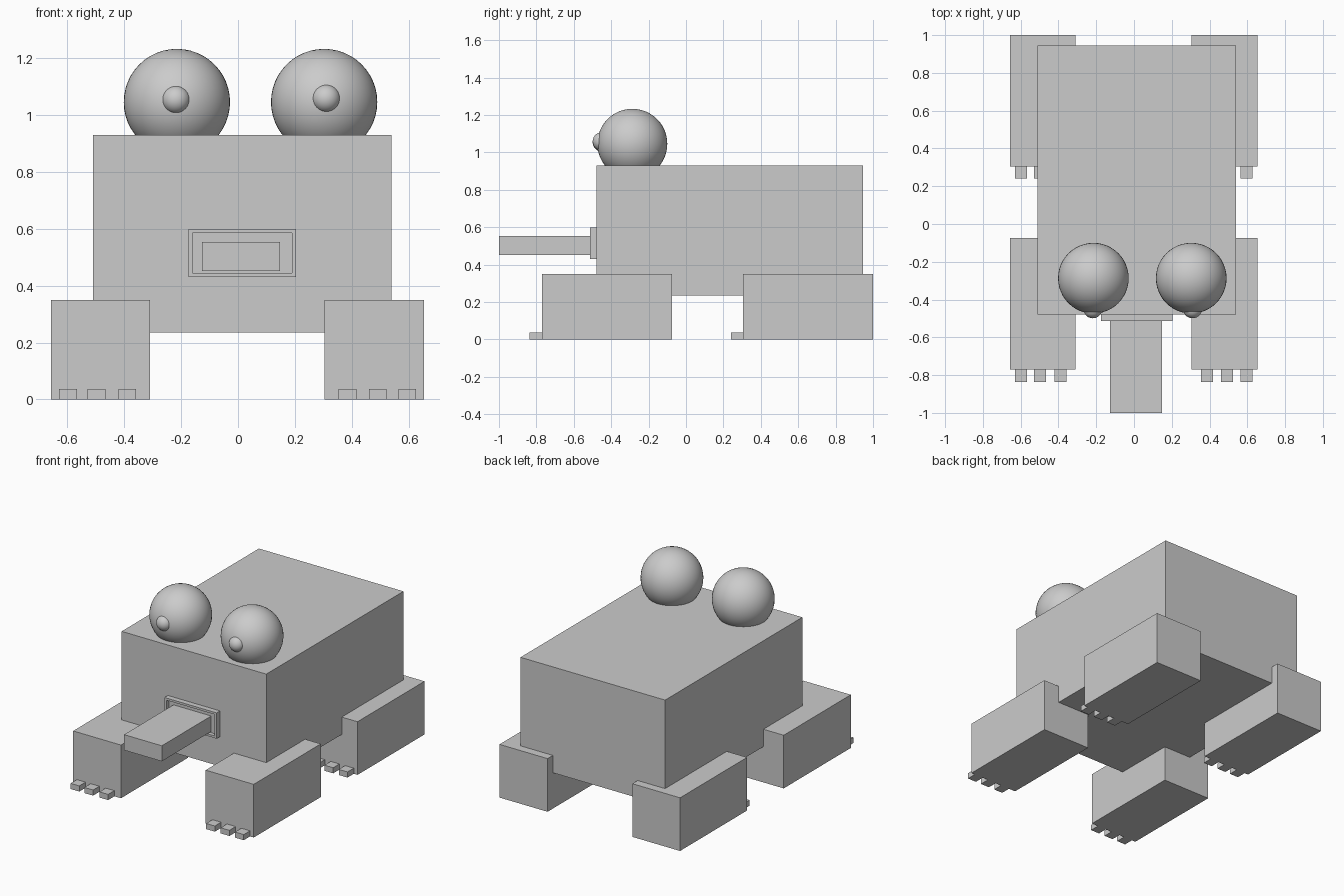
import bpy, bmesh

if "Cube" in bpy.data.objects:
    bpy.data.objects.remove(bpy.data.objects["Cube"])


def finish(name, bm):
    bmesh.ops.recalc_face_normals(bm, faces=bm.faces)
    mesh = bpy.data.meshes.new(name)
    bm.to_mesh(mesh)
    bm.free()
    ob = bpy.data.objects.new(name, mesh)
    bpy.context.collection.objects.link(ob)
    return ob


def box_bm(x, y, z):
    bm = bmesh.new()
    bmesh.ops.create_cube(bm, size=1)
    for v in bm.verts:
        v.co = [r[0] if c < 0 else r[1] for c, r in zip(v.co, (x, y, z))]
    return bm


def box(name, x, y, z):
    return finish(name, box_bm(x, y, z))


def ball(name, centre, radius):
    bpy.ops.mesh.primitive_uv_sphere_add(segments=48, ring_count=24,
                                         radius=radius, location=centre)
    ob = bpy.context.object
    ob.name = name
    bpy.ops.object.shade_smooth()
    return ob


# Body
box("body", (-0.51, 0.54), (-0.478, 0.945), (0.235, 0.93))

# Feet with three toes each
toe_starts = {"left": (-0.63, -0.53, -0.421), "right": (0.354, 0.46, 0.564)}
foot_x = {"left": (-0.657, -0.31), "right": (0.305, 0.654)}
for end, y0, y1 in (("front", -0.771, -0.075), ("back", 0.305, 1.0)):
    for side in ("left", "right"):
        box(f"{end}_{side}_foot", foot_x[side], (y0, y1), (0, 0.349))
        for i, x in enumerate(toe_starts[side]):
            box(f"{end}_{side}_toe_{i + 1}", (x, x + 0.063),
                (y0 - 0.065, y0 + 0.01), (0, 0.037))

# Eyes and pupils
for side, x, px, pz in (("left", -0.215, -0.218, 1.054),
                        ("right", 0.303, 0.31, 1.058)):
    ball(f"{side}_eye", (x, -0.287, 1.046), 0.187)
    ball(f"{side}_pupil", (px, -0.449, pz), 0.05)

# Mouth frame: front face inset, then pushed back into a shallow recess
bm = box_bm((-0.175, 0.204), (-0.513, -0.47), (0.43, 0.599))
front = min(bm.faces, key=lambda f: f.calc_center_median().y)
bmesh.ops.inset_individual(bm, faces=[front], thickness=0.02)
recess = bmesh.ops.extrude_discrete_faces(bm, faces=[front])["faces"][0]
bmesh.ops.translate(bm, verts=recess.verts, vec=(0, 0.025, 0))
finish("mouth_frame", bm)

# Tongue
box("tongue", (-0.127, 0.147), (-1.0, -0.478), (0.452, 0.554))
